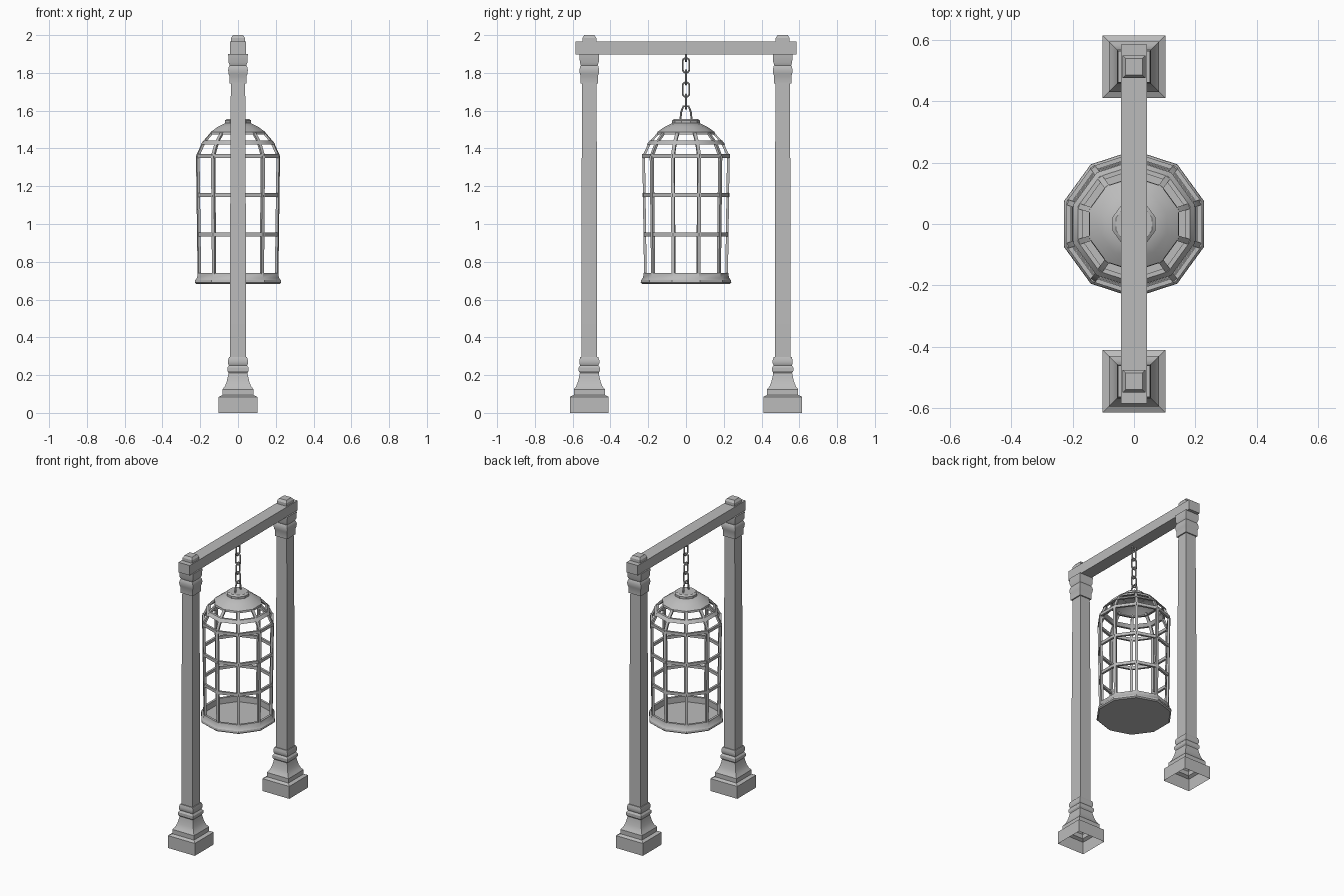
import bpy, bmesh
from math import sin, cos, pi, sqrt
from mathutils import Vector

if "Cube" in bpy.data.objects:
    bpy.data.objects.remove(bpy.data.objects["Cube"], do_unlink=True)

GREY = (0.5, 0.5, 0.5, 1)
metal = bpy.data.materials.new("plain grey")
metal.use_nodes = True
metal.diffuse_color = GREY
metal.node_tree.nodes["Principled BSDF"].inputs["Base Color"].default_value = GREY


def finish(obj):
    obj.data.materials.append(metal)
    bpy.ops.object.select_all(action="DESELECT")
    obj.select_set(True)
    bpy.context.view_layer.objects.active = obj
    if obj.type == "CURVE":
        bpy.ops.object.convert(target="MESH")
    bpy.ops.object.shade_smooth_by_angle()


def from_bmesh(name, bm):
    bmesh.ops.recalc_face_normals(bm, faces=bm.faces)
    mesh = bpy.data.meshes.new(name)
    bm.to_mesh(mesh)
    bm.free()
    obj = bpy.data.objects.new(name, mesh)
    bpy.context.collection.objects.link(obj)
    finish(obj)


def lathe(name, profile, sides, phase, y=0, closed=False, bottom=False, top=False):
    """Turn (radius, z) points into a faceted solid or ring."""
    bm = bmesh.new()
    loops = []
    for r, z in profile:
        angles = [phase + 2 * pi * i / sides for i in range(sides)]
        loops.append([bm.verts.new((r * cos(a), y + r * sin(a), z)) for a in angles])
    pairs = list(zip(loops, loops[1:]))
    if closed:
        pairs.append((loops[-1], loops[0]))
    for a, b in pairs:
        for i in range(sides):
            j = (i + 1) % sides
            bm.faces.new((a[i], a[j], b[j], b[i]))
    if bottom:
        bm.faces.new(loops[0])
    if top:
        bm.faces.new(loops[-1])
    from_bmesh(name, bm)


def square(name, profile, y, **caps):
    lathe(name, [(h * sqrt(2), z) for h, z in profile], 4, pi / 4, y, **caps)


def decagon(name, profile, **caps):
    lathe(name, profile, 10, pi / 2, **caps)


def rib(name, path, angle, depth, width):
    """Flat bar that follows a (radius, z) path at one corner of the cage."""
    out, side = Vector((cos(angle), sin(angle), 0)), Vector((-sin(angle), cos(angle), 0))
    bm = bmesh.new()
    rows = []
    for r, z in path:
        corners = [(r, -1), (r, 1), (r - depth, 1), (r - depth, -1)]
        rows.append([bm.verts.new(out * d + side * s * width / 2 + Vector((0, 0, z)))
                     for d, s in corners])
    for a, b in zip(rows, rows[1:]):
        for i in range(4):
            j = (i + 1) % 4
            bm.faces.new((a[i], a[j], b[j], b[i]))
    bm.faces.new(rows[0])
    bm.faces.new(rows[-1])
    from_bmesh(name, bm)


def tube(name, points, radius, cyclic):
    curve = bpy.data.curves.new(name, "CURVE")
    curve.dimensions = "3D"
    curve.bevel_depth = radius
    curve.bevel_resolution = 1
    spline = curve.splines.new("POLY")
    spline.points.add(len(points) - 1)
    for p, co in zip(spline.points, points):
        p.co = (*co, 1)
    spline.use_cyclic_u = cyclic
    obj = bpy.data.objects.new(name, curve)
    bpy.context.collection.objects.link(obj)
    finish(obj)


# Two posts: open plinth, flared foot, collars, shaft, capital and finial
foot = [(.102, 0), (.102, .085), (.082, .095), (.082, .125), (.07, .14), (.06, .165),
        (.053, .195), (.05, .212)]
foot_collar = [(.05, .212), (.056, .222), (.056, .24), (.048, .252), (.053, .262),
               (.053, .278), (.048, .295), (.04, .295)]
shaft = [(.042, .29), (.042, .9), (.038, 1.76)]
capital = [(.038, 1.745), (.046, 1.745), (.046, 1.785), (.05, 1.795), (.052, 1.815),
           (.048, 1.835), (.044, 1.84), (.05, 1.855), (.052, 1.9)]
finial = [(.037, 1.96), (.037, 1.985), (.027, 2)]
for side, y in (("front", -.512), ("back", .512)):
    square(side + "_post_foot", foot, y)
    square(side + "_post_collar", foot_collar, y)
    square(side + "_post_shaft", shaft, y)
    square(side + "_post_capital", capital, y, top=True)
    square(side + "_post_finial", finial, y, top=True)

# Crossbeam
bm = bmesh.new()
bmesh.ops.create_cube(bm, size=1)
bmesh.ops.scale(bm, verts=bm.verts, vec=(.086, 1.17, .068))
bmesh.ops.translate(bm, verts=bm.verts, vec=(0, 0, 1.931))
from_bmesh("crossbeam", bm)

# Cage floor with a moulded rim
decagon("cage_floor", [(.232, .683), (.24, .69), (.238, .703), (.228, .715), (.224, .74),
                       (.208, .74), (.208, .7)], bottom=True, top=True)

# Upright bars that bend into the dome
path = [(.222, .72), (.231, 1.36), (.197, 1.432), (.145, 1.49)]
for i in range(10):
    rib("cage_bar_%d" % (i + 1), path, pi / 2 + i * pi / 5, .014, .018)

# Horizontal hoops: radius, height, and lean of the dome hoops
for i, (r, z, lean) in enumerate([(.226, .945, 0), (.229, 1.153, 0), (.232, 1.36, 0),
                                  (.199, 1.432, .008)]):
    decagon("cage_hoop_%d" % (i + 1),
            [(r + lean, z - .01), (r - lean, z + .01),
             (r - .015 - lean, z + .01), (r - .015 + lean, z - .01)], closed=True)

# Dome cap and its top plate
decagon("dome_cap", [(.14, 1.474), (.154, 1.474), (.152, 1.487), (.112, 1.515), (.07, 1.535)],
        top=True)
decagon("cap_plate", [(.073, 1.532), (.073, 1.548), (.062, 1.556)], top=True)

# Hanging chain: links alternate between the two upright planes
for i in range(4):
    middle, half, width = 1.84 - .064 * i, .033, .018
    points = []
    for k in range(12):
        a = 2 * pi * k / 12 + pi / 12
        u = width * cos(a)
        z = middle + width * sin(a) + (half - width + .006) * (1 if sin(a) > 0 else -1)
        points.append((0, u, z) if i % 2 == 0 else (u, 0, z))
    tube("chain_link_%d" % (i + 1), points, .0055, True)

# Beam eye and cage handle
tube("beam_eye", [(-.014, 0, 1.9), (-.014, 0, 1.872), (0, 0, 1.862), (.014, 0, 1.872),
                  (.014, 0, 1.9)], .0055, False)
tube("cage_handle", [(0, -.03, 1.55), (0, -.025, 1.595), (0, -.014, 1.623), (0, .014, 1.623),
                     (0, .025, 1.595), (0, .03, 1.55)], .006, False)
